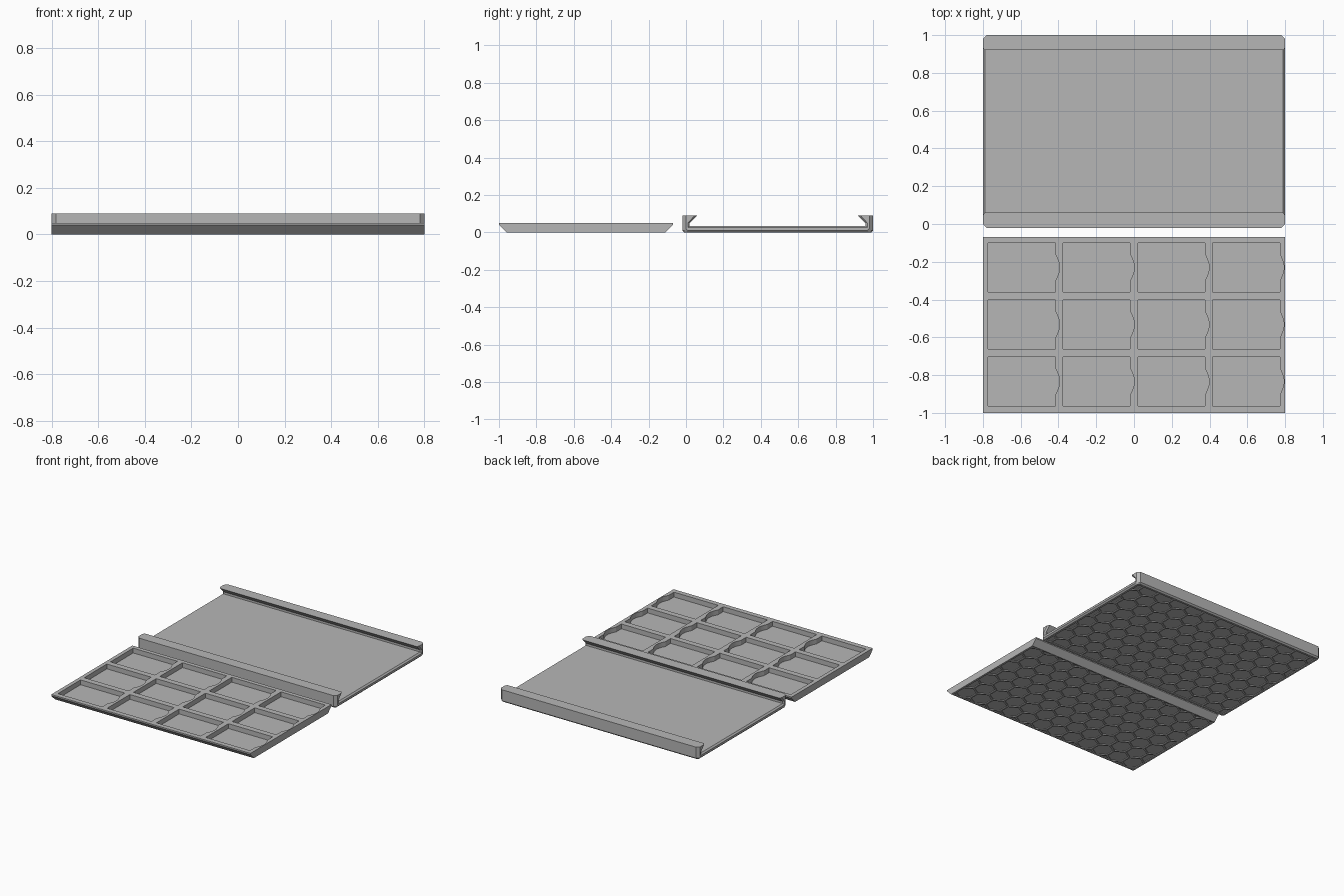
import bpy, bmesh, math

cube = bpy.data.objects.get("Cube")
if cube:
    bpy.data.objects.remove(cube, do_unlink=True)

grey = bpy.data.materials.new("plain grey")
grey.use_nodes = True
grey.diffuse_color = (0.47, 0.47, 0.47, 1)
grey.node_tree.nodes["Principled BSDF"].inputs["Base Color"].default_value = grey.diffuse_color


def finish(name, bm):
    bmesh.ops.recalc_face_normals(bm, faces=bm.faces)
    mesh = bpy.data.meshes.new(name)
    bm.to_mesh(mesh)
    bm.free()
    obj = bpy.data.objects.new(name, mesh)
    bpy.context.collection.objects.link(obj)
    mesh.materials.append(grey)
    return obj


def loft(name, sections):
    """Skin a list of (x, [(y, z), ...]) sections and cap both ends."""
    bm = bmesh.new()
    rings = [[bm.verts.new((x, y, z)) for y, z in pts] for x, pts in sections]
    for a, b in zip(rings, rings[1:]):
        for i in range(len(a)):
            j = (i + 1) % len(a)
            bm.faces.new((a[i], a[j], b[j], b[i]))
    bm.faces.new(rings[0])
    bm.faces.new(rings[-1])
    return finish(name, bm)


def extrude_up(bm, height):
    faces = bm.faces[:]
    out = bmesh.ops.extrude_face_region(bm, geom=faces, use_keep_orig=True)
    verts = [v for v in out["geom"] if isinstance(v, bmesh.types.BMVert)]
    bmesh.ops.translate(bm, verts=verts, vec=(0, 0, height))


def cut(obj, cutter):
    cutter.hide_render = True
    mod = obj.modifiers.new("cut", "BOOLEAN")
    mod.operation = "DIFFERENCE"
    mod.solver = "EXACT"
    mod.object = cutter
    bpy.ops.object.select_all(action="DESELECT")
    bpy.context.view_layer.objects.active = obj
    obj.select_set(True)
    bpy.ops.object.modifier_apply(modifier=mod.name)
    bpy.data.objects.remove(cutter, do_unlink=True)


def honeycomb(name, y_min, y_max, x_max=0.785, radius=0.07, gap=0.012, depth=0.006):
    """Grid of hexagons trimmed to a rectangle, for recessing an underside."""
    bm = bmesh.new()
    pitch = radius * math.sqrt(3) + gap
    row_step = pitch * math.sqrt(3) / 2
    mid = (y_min + y_max) / 2
    for row in range(-6, 7):
        for col in range(-8, 9):
            cx = (col + 0.5 * (row % 2)) * pitch
            cy = mid + row * row_step
            ring = [math.radians(60 * k + 30) for k in range(6)]
            bm.faces.new([bm.verts.new((cx + radius * math.cos(a),
                                        cy + radius * math.sin(a), -depth)) for a in ring])
    for co, no in (((x_max, 0, 0), (1, 0, 0)), ((-x_max, 0, 0), (-1, 0, 0)),
                   ((0, y_max, 0), (0, 1, 0)), ((0, y_min, 0), (0, -1, 0))):
        bmesh.ops.bisect_plane(bm, geom=bm.verts[:] + bm.edges[:] + bm.faces[:],
                               plane_co=co, plane_no=no, clear_outer=True)
    extrude_up(bm, 2 * depth)
    return finish(name, bm)


# Tray with sloped long sides
front, back, rim = -1.0, -0.07, 0.04
tray_profile = [(front + rim, 0), (front, rim), (front, 0.05),
                (back, 0.05), (back, rim), (back - rim, 0)]
tray = loft("tray", [(-0.8, tray_profile), (0.8, tray_profile)])

# Pockets, each with a curved finger notch on its +x side
bm = bmesh.new()
W, H, NOTCH, BULGE = 0.356, 0.26, 0.07, 0.022
for col in range(4):
    for row in range(3):
        x0 = -0.772 + 0.396 * col
        yc = -0.23 - 0.302 * row
        x1 = x0 + W
        pts = [(x0, yc + H / 2), (x0, yc - H / 2), (x1, yc - H / 2)]
        for k in range(13):
            t = k / 6 - 1
            pts.append((x1 + BULGE * math.cos(t * math.pi / 2), yc + NOTCH * t))
        pts.append((x1, yc + H / 2))
        bm.faces.new([bm.verts.new((x, y, 0.015)) for x, y in pts])
extrude_up(bm, 0.1)
cut(tray, finish("pocket_cutter", bm))
cut(tray, honeycomb("tray_hex_cutter", front + rim + 0.01, back - rim - 0.01))


# Sliding cover: a channel with overhanging lips and chamfered ends
def cover_section(inset, flare, base):
    half = [(0.01 + inset, base), (inset, base + 0.01), (inset, 0.09),
            (0.08 - 1.4 * flare, 0.09), (0.04 - flare, 0.05), (0.04 - flare, 0.035 - flare)]
    near = [(-0.02 + u, z) for u, z in half]
    far = [(1.0 - u, z) for u, z in reversed(half)]
    return near + far


ends = [(0.8, cover_section(0.02, 0.01, 0.01)),
        (0.79, cover_section(0.01, 0, 0)),
        (0.78, cover_section(0, 0, 0))]
cover = loft("sliding_cover", [(-x, p) for x, p in ends] + ends[::-1])
cut(cover, honeycomb("cover_hex_cutter", 0.005, 0.975, x_max=0.775))
